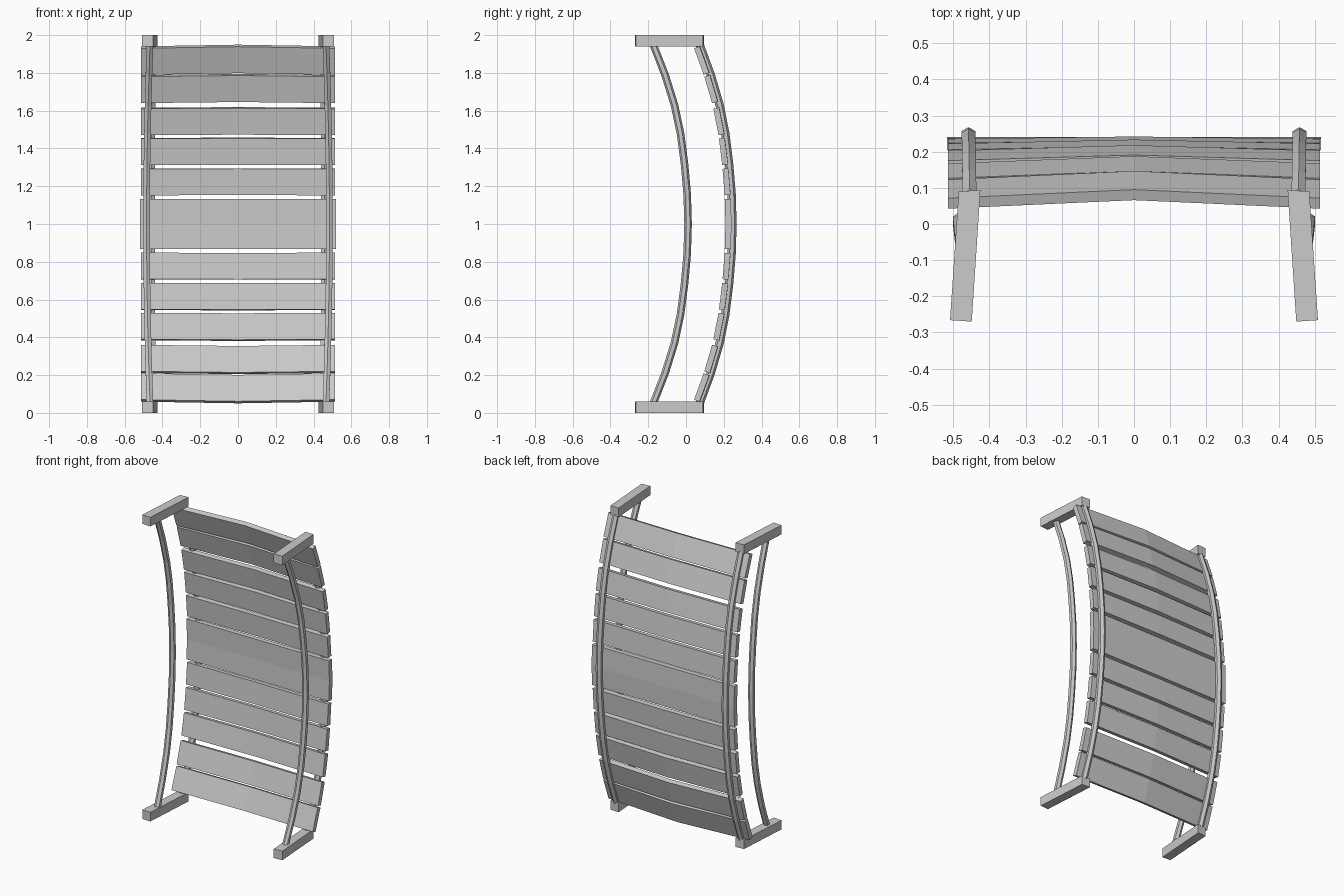
import bpy, bmesh, math
from mathutils import Vector

if "Cube" in bpy.data.objects:
    bpy.data.objects.remove(bpy.data.objects["Cube"])

KNOTS = [(0, 0), (0.16, 0.0045), (0.32, 0.018), (0.48, 0.038), (0.63, 0.068), (0.79, 0.115), (0.945, 0.172)]


def drop(d):
    # how far the arch falls away at distance d from mid-length
    d = abs(d)
    for (a, p), (b, q) in zip(KNOTS, KNOTS[1:]):
        if d <= b:
            return p + (q - p) * (d - a) / (b - a)
    return KNOTS[-1][1]


def loft(name, rings):
    # skin a list of vertex rings and cap both ends
    bm = bmesh.new()
    rs = [[bm.verts.new(p) for p in r] for r in rings]
    n = len(rs[0])
    for a, b in zip(rs, rs[1:]):
        for i in range(n):
            bm.faces.new((a[i], a[(i + 1) % n], b[(i + 1) % n], b[i]))
    bm.faces.new(rs[0])
    bm.faces.new(rs[-1][::-1])
    bmesh.ops.recalc_face_normals(bm, faces=bm.faces)
    me = bpy.data.meshes.new(name)
    bm.to_mesh(me)
    bm.free()
    ob = bpy.data.objects.new(name, me)
    bpy.context.collection.objects.link(ob)
    return ob


def rail(name, side, x_mid, x_end, y_mid, gain, r):
    # hexagonal beam following the arch
    ds = [-k[0] for k in KNOTS[:0:-1]] + [k[0] for k in KNOTS]
    rings = []
    for d in ds:
        x = side * (x_mid + (x_end - x_mid) * (d / 0.945) ** 2)
        slope = (drop(d + 0.02) - drop(d - 0.02)) / 0.04 * gain
        t = Vector((0, -slope, 1)).normalized()
        nrm = Vector((0, t.z, -t.y))
        c = Vector((x, y_mid - gain * drop(d), 1 + d))
        rings.append([c + nrm * r * math.cos(a) + Vector((r * math.sin(a), 0, 0))
                      for a in (math.radians(60 * i) for i in range(6))])
    loft(name, rings)


for side, tag in ((-1, "left"), (1, "right")):
    rail("deck_beam_" + tag, side, 0.458, 0.455, 0.246, 1.0, 0.022)
    rail("handrail_" + tag, side, 0.484, 0.466, 0.011, 1.06, 0.02)
    # end posts, splayed slightly outward
    for z, end in ((0, "lower"), (1.94, "upper")):
        rings = [[(side * x, y, z + h) for x, y in
                  ((0.509, -0.266), (0.449, -0.27), (0.425, 0.094), (0.485, 0.09))]
                 for h in (0, 0.06)]
        loft(f"{end}_post_{tag}", rings)

# planks across the beams, creased at the centre
planks = [(0.79, 0.93), (0.64, 0.78), (0.47, 0.61), (0.312, 0.452), (0.152, 0.292)]
spans = planks + [(-b, -a) for a, b in planks]
for i, (a, b) in enumerate(spans):
    pa, pb = Vector((0, 0.209 - drop(a), 1 + a)), Vector((0, 0.209 - drop(b), 1 + b))
    t = (pb - pa).normalized()
    n = Vector((0, t.z, -t.y))
    bow = 0.025 * abs(a + b) / 1.72
    sec = [pa, pb, pb + n * 0.031, pa + n * 0.031]
    loft(f"plank_{i + 1}", [[p + Vector((x, 0, 0)) + n * o for p in sec]
                            for x, o in ((-0.514, 0), (0, bow), (0.514, 0))])

# wide middle plank, creased along its length
prof = [(0.205, 0.867), (0.209, 1.0), (0.205, 1.133), (0.237, 1.133), (0.241, 1.0), (0.237, 0.867)]
loft("middle_plank", [[(x, y, z) for y, z in prof] for x in (-0.518, 0.518)])
